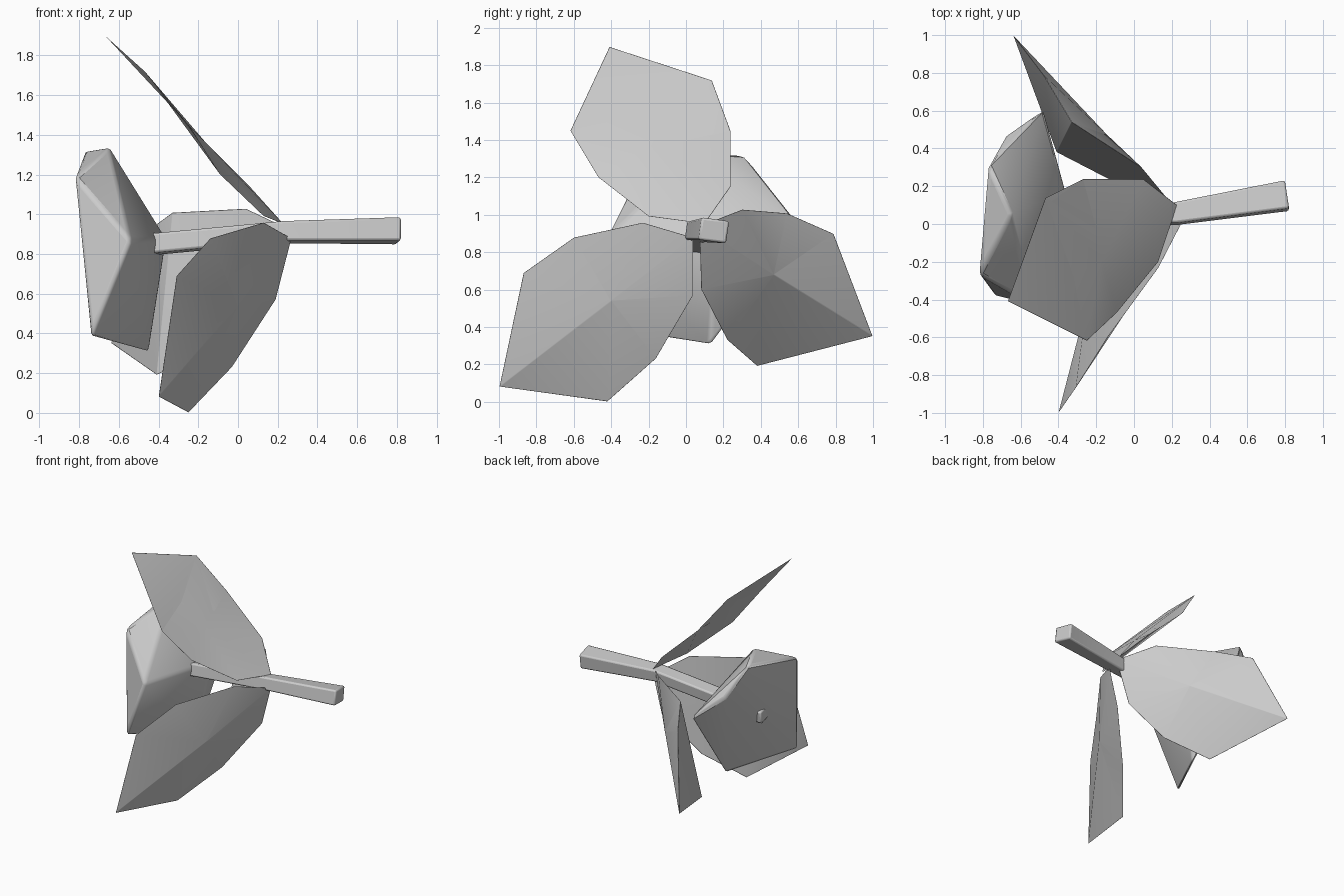
import bpy
import bmesh
from math import radians
from mathutils import Vector, Matrix

cube = bpy.data.objects.get("Cube")
if cube:
    bpy.data.objects.remove(cube, do_unlink=True)

# One plain grey for every part
grey = bpy.data.materials.new("plain grey")
grey.use_nodes = True
colour = (0.6, 0.6, 0.6, 1.0)
grey.diffuse_color = colour
grey.node_tree.nodes["Principled BSDF"].inputs["Base Color"].default_value = colour


def finish(name, bm, bevel):
    """Turn the bmesh into an object with smooth shading and softened edges."""
    bmesh.ops.recalc_face_normals(bm, faces=bm.faces)
    mesh = bpy.data.meshes.new(name)
    bm.to_mesh(mesh)
    bm.free()
    mesh.materials.append(grey)
    obj = bpy.data.objects.new(name, mesh)
    bpy.context.collection.objects.link(obj)
    soft = obj.modifiers.new("Soft edges", "BEVEL")
    soft.width = bevel
    soft.segments = 2
    soft.limit_method = "ANGLE"
    soft.angle_limit = radians(25)
    bpy.ops.object.select_all(action="DESELECT")
    obj.select_set(True)
    bpy.context.view_layer.objects.active = obj
    bpy.ops.object.shade_smooth_by_angle(angle=radians(35))


def petal(name, outline, crown):
    """Domed outer skin around a crown point, closed by a creased inner skin."""
    bm = bmesh.new()
    rim = [bm.verts.new(p) for p in outline]
    top = bm.verts.new(crown)
    for i in range(len(rim)):
        bm.faces.new((rim[i - 1], rim[i], top))
    bm.faces.new((rim[-1], rim[0], rim[1], rim[-2]))
    bm.faces.new(rim[1:-1])
    bmesh.ops.triangulate(bm, faces=[f for f in bm.faces if len(f.verts) > 3])
    finish(name, bm, bevel=0.004)


# Outlines run from one shoulder, round the base, to the other shoulder, then the tip
petal("front_petal", [
    (-.25, -.42, 0), (-.03, -.16, .23), (.19, .04, .57), (.27, .04, .88),
    (.13, -.23, .96), (-.14, -.6, .88), (-.31, -.87, .69), (-.4, -1, .08)],
    (0, -.4, .54))
petal("upper_petal", [
    (-.25, -.62, 1.45), (-.09, -.47, 1.2), (.13, -.2, .99), (.23, .1, .95),
    (.05, .24, 1.15), (-.27, .24, 1.45), (-.47, .14, 1.72), (-.67, -.41, 1.9)],
    (-.17, -.2, 1.37))
petal("back_petal", [
    (-.48, .79, .9), (-.33, .54, 1.01), (.04, .3, 1.03), (.23, .07, .94),
    (.12, .08, .6), (-.1, .22, .33), (-.41, .38, .19), (-.64, 1, .35)],
    (-.14, .47, .68))

# Faceted bud: a broad back with three forward corners
bud = bmesh.new()
for corner in [(-.77, .31, 1.32), (-.68, .47, 1.1), (-.82, -.27, 1.19),
               (-.74, -.38, .38), (-.45, .13, .3), (-.48, .61, .94),
               (-.54, -.43, .87), (-.65, .05, 1.34), (-.36, .17, .87)]:
    bud.verts.new(corner)
bmesh.ops.convex_hull(bud, input=bud.verts)
finish("bud", bud, bevel=0.02)

# Stem: a square bar, slightly bent at the petals and wider at its free end
stem = bmesh.new()
roll = Matrix.Rotation(radians(-8), 3, "X")
rings = []
for centre, width, height in (((-.74, .05, .82), .11, .1),
                              ((.22, .055, .91), .11, .1),
                              ((.81, .15, .917), .15, .12)):
    rings.append([
        stem.verts.new(Vector(centre) + roll @ Vector((-.15 * y * width, y * width, z * height)))
        for y, z in ((-.5, -.5), (.5, -.5), (.5, .5), (-.5, .5))])
for a, b in zip(rings, rings[1:]):
    for i in range(4):
        stem.faces.new((a[i - 1], a[i], b[i], b[i - 1]))
stem.faces.new(rings[0])
stem.faces.new(rings[-1])
finish("stem", stem, bevel=0.012)
